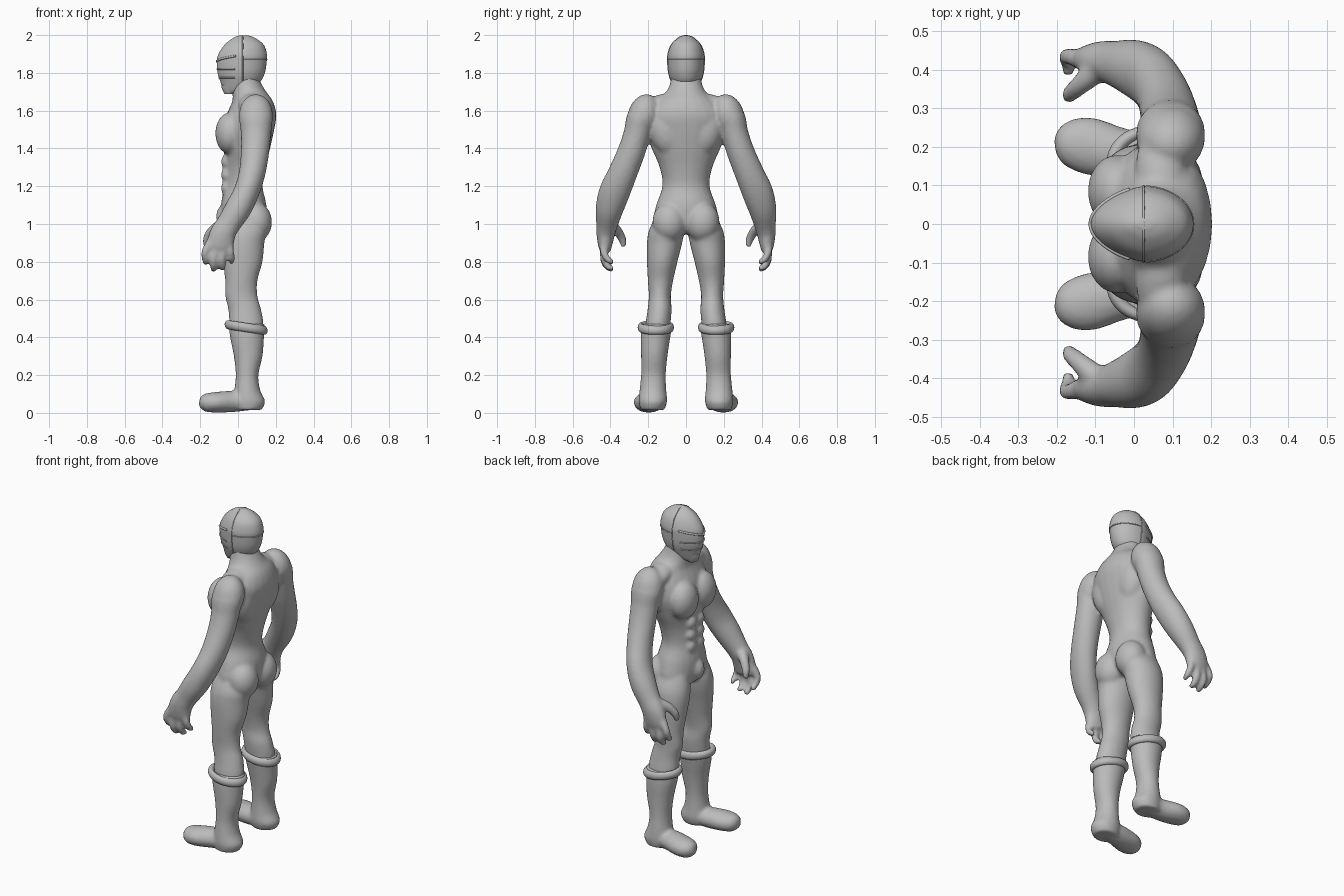
import bpy, bmesh, math
from mathutils import Vector, Matrix

old = bpy.data.objects.get("Cube")
if old:
    bpy.data.objects.remove(old)

grey = bpy.data.materials.new("plain grey")
grey.use_nodes = True
colour = (0.5, 0.5, 0.5, 1)
grey.diffuse_color = colour
grey.node_tree.nodes["Principled BSDF"].inputs["Base Color"].default_value = colour

X, Y, Z = Vector((1, 0, 0)), Vector((0, 1, 0)), Vector((0, 0, 1))


def spline(rows, steps):
    """Smooth a list of stations with a Catmull-Rom curve."""
    rows = [Vector(r) for r in rows]
    out = []
    for i in range(len(rows) - 1):
        p, q = rows[i], rows[i + 1]
        a, b = rows[max(i - 1, 0)], rows[min(i + 2, len(rows) - 1)]
        for k in range(steps):
            t = k / steps
            out.append(p + (q - a) * (t / 2) + (2 * a - 5 * p + 4 * q - b) * (t * t / 2)
                       + (3 * p - a - 3 * q + b) * (t ** 3 / 2))
    return out + [rows[-1]]


def loft(bm, stations, ref=X, flat=False, egg=0, steps=4, sides=24):
    """Skin ellipses (x, y, z, radius along ref, other radius) along a path."""
    rows = spline(stations, steps)
    rings = []
    for i, r in enumerate(rows):
        a, b = rows[max(i - 1, 0)], rows[min(i + 1, len(rows) - 1)]
        t = Z if flat else Vector((b - a)[:3]).normalized()
        u = (ref - t * ref.dot(t)).normalized()
        v = t.cross(u)
        ring = []
        for k in range(sides):
            c, s = math.cos(math.tau * k / sides), math.sin(math.tau * k / sides)
            ring.append(bm.verts.new(Vector(r[:3]) + u * (r[3] * c)
                                     + v * (r[4] * s * (1 + egg * min(c, 0)))))
        rings.append(ring)
    for lo, hi in zip(rings, rings[1:]):
        for k in range(sides):
            n = (k + 1) % sides
            bm.faces.new((lo[k], lo[n], hi[n], hi[k]))
    bm.faces.new(rings[0][::-1])
    bm.faces.new(rings[-1])


def slab(z, x0, x1, y0, y1):
    """Horizontal station from its extents."""
    return ((x0 + x1) / 2, (y0 + y1) / 2, z, (x1 - x0) / 2, (y1 - y0) / 2)


def ball(bm, centre, radii, tilt=0):
    m = Matrix.Translation(centre) @ Matrix.Rotation(tilt, 4, 'X') @ Matrix.Diagonal((*radii, 1))
    bmesh.ops.create_uvsphere(bm, u_segments=24, v_segments=16, radius=1, matrix=m)


def mirror(bm):
    """Copy everything so far to the other side."""
    new = bmesh.ops.duplicate(bm, geom=bm.verts[:] + bm.edges[:] + bm.faces[:])["geom"]
    verts = [g for g in new if isinstance(g, bmesh.types.BMVert)]
    bmesh.ops.scale(bm, vec=(1, -1, 1), verts=verts)


def finish(name, bm, voxel=0, smooth=0):
    bmesh.ops.recalc_face_normals(bm, faces=bm.faces[:])
    for f in bm.faces:
        f.smooth = True
    mesh = bpy.data.meshes.new(name)
    bm.to_mesh(mesh)
    bm.free()
    mesh.materials.append(grey)
    ob = bpy.data.objects.new(name, mesh)
    bpy.context.collection.objects.link(ob)
    if voxel:
        rm = ob.modifiers.new("blend", 'REMESH')
        rm.mode, rm.voxel_size, rm.use_smooth_shade = 'VOXEL', voxel, True
        sm = ob.modifiers.new("soften", 'SMOOTH')
        sm.factor, sm.iterations = 0.5, smooth
    return ob


# Body: one side's limbs and muscles first, then mirrored
body = bmesh.new()
loft(body, [slab(*s) for s in (  # leg down into the boot
    (1.06, -.06, .12, .04, .15), (.97, -.085, .15, .012, .195), (.9, -.09, .14, .02, .207),
    (.8, -.08, .13, .045, .207), (.7, -.068, .103, .068, .202), (.62, -.068, .103, .08, .197),
    (.55, -.052, .122, .076, .203), (.47, -.045, .135, .082, .215), (.4, -.03, .125, .09, .22))], flat=True)
loft(body, [  # arm from shoulder to knuckles
    (.095, .18, 1.6, .08, .07), (.095, .235, 1.57, .09, .075), (.095, .258, 1.48, .08, .072),
    (.09, .29, 1.38, .075, .073), (.075, .335, 1.27, .07, .077), (.045, .378, 1.17, .068, .082),
    (0, .405, 1.08, .07, .074), (-.05, .418, 1.0, .064, .058), (-.08, .425, .95, .068, .05),
    (-.095, .428, .89, .072, .038), (-.1, .425, .855, .06, .028)])
for x0, x1, x2, tip in ((-.15, -.175, -.172, .785), (-.115, -.13, -.13, .75),
                        (-.08, -.085, -.082, .755), (-.05, -.04, -.035, .79)):  # fingers
    loft(body, [(x0, .43, .9, .022, .024), (x1, .435, tip + .065, .02, .021),
                (x2, .415, tip + .022, .018, .018), (x2, .385, tip + .008, .014, .014)], sides=12)
loft(body, [(-.09, .405, .99, .035, .035), (-.135, .365, .965, .027, .027),
            (-.165, .338, .92, .022, .022), (-.168, .328, .88, .015, .015)], sides=12)  # thumb
ball(body, (.095, .225, 1.575), (.09, .083, .115), .3)   # deltoid
ball(body, (-.045, .085, 1.48), (.075, .095, .11))       # pectoral
ball(body, (.105, .1, 1.5), (.075, .095, .14), -.2)      # shoulder blade
ball(body, (.095, .088, 1.01), (.085, .09, .105))        # buttock
ball(body, (.07, .15, 1.63), (.065, .12, .05), -.35)     # trapezius
for z in (1.19, 1.26, 1.33):
    ball(body, (-.06, .036, z), (.03, .038, .04))        # abdominals
mirror(body)
loft(body, [slab(z, x0, x1, -w, w) for z, x0, x1, w in (  # torso and neck
    (.95, -.05, .1, .08), (1.0, -.085, .14, .17), (1.1, -.09, .15, .158), (1.2, -.075, .13, .125),
    (1.3, -.07, .145, .14), (1.4, -.075, .17, .182), (1.5, -.08, .192, .215), (1.58, -.06, .203, .21),
    (1.65, -.03, .185, .16), (1.7, -.03, .15, .105), (1.75, -.03, .12, .083), (1.8, -.02, .1, .075))], flat=True)
ball(body, (-.07, 0, 1.04), (.046, .042, .065))          # groin
finish("body", body, .01, 5)

# Boots with round feet, and the rolled cuffs around their tops
for side, name in ((1, "left"), (-1, "right")):
    boot = bmesh.new()
    loft(boot, [slab(*s) for s in (
        (.47, -.05, .143, .072, .236), (.4, -.042, .138, .083, .24), (.3, -.022, .13, .098, .238),
        (.2, -.012, .108, .107, .238), (.12, -.02, .118, .104, .246), (.06, -.03, .144, .1, .25),
        (.015, -.02, .125, .115, .24))], flat=True)
    loft(boot, [(.07, .175, .06, .06, .045), (-.03, .182, .06, .066, .056), (-.12, .203, .056, .074, .054),
                (-.175, .21, .053, .058, .047), (-.2, .212, .05, .03, .026), (-.207, .212, .05, .008, .008)], ref=Y)
    cuff = bmesh.new()
    n, m = 40, 12
    grid = []
    for i in range(n):
        a = math.tau * i / n
        for j in range(m):
            b = math.tau * j / m
            r = 1 + .2 * math.cos(b)
            x = .095 * r * math.cos(a)
            grid.append(cuff.verts.new((.043 + x, .16 + .08 * r * math.sin(a),
                                        .452 + .024 * math.sin(b) - .15 * x)))
    for i in range(n):
        for j in range(m):
            p, q, k = i * m, (i + 1) % n * m, (j + 1) % m
            cuff.faces.new((grid[p + j], grid[q + j], grid[q + k], grid[p + k]))
    for bm in (boot, cuff):
        bmesh.ops.scale(bm, vec=(1, side, 1), verts=bm.verts[:])
    finish(name + "_boot", boot, .01, 4)
    finish(name + "_boot_cuff", cuff)

# Masked head, narrower towards the face
HEAD = [slab(z, x0, x1, -w, w) for z, x0, x1, w in (
    (1.69, -.068, -.01, .03), (1.71, -.08, .05, .052), (1.75, -.092, .115, .076), (1.8, -.108, .142, .092),
    (1.86, -.112, .152, .097), (1.9, -.103, .153, .096), (1.95, -.07, .135, .078),
    (1.985, -.025, .09, .042), (1.999, .01, .05, .012))]
head = bmesh.new()
loft(head, HEAD, flat=True, egg=.22, steps=6, sides=40)
finish("head", head)
SKIN = spline(HEAD, 12)


def on_head(z, turn, x=None):
    """Point on the head at a height, by angle or by x."""
    r = min(SKIN, key=lambda s: abs(s[2] - z))
    if x is not None:
        turn = math.acos(max(-1, min(1, (x - r[0]) / r[3])))
    c, s = math.cos(turn), math.sin(turn)
    return (r[0] + r[3] * c, r[1] + r[4] * s * (1 + .22 * min(c, 0)), z)


def ridge(name, points, radius, ref):
    bm = bmesh.new()
    loft(bm, [(*p, radius, radius) for p in points], ref=ref, sides=8)
    finish(name, bm)


# Raised mask edges: front bands, back band and the seam over the crown
for name, z, rise, radius in (("brow_ridge", 1.86, .03, .006), ("visor_lower_edge", 1.82, .0, .004),
                              ("mouth_band", 1.775, .0, .004)):
    ridge(name, [on_head(z + rise * abs(a) / 1.3, math.pi + a)
                 for a in [i * .13 for i in range(-10, 11)]], radius, Z)
ridge("back_band", [on_head(1.87, i * .15) for i in range(-10, 11)], .003, Z)
heights = [1.76, 1.8, 1.84, 1.88, 1.92, 1.95, 1.975, 1.99]
half = [on_head(z, 0, .025) for z in heights]
ridge("crown_seam", half + [(.025, 0, 1.997)] + [(x, -y, z) for x, y, z in half[::-1]], .003, X)

# Mouth guard under the face
guard = bmesh.new()
loft(guard, [slab(z, x0, x1, -w, w) for z, x0, x1, w in (
    (1.687, -.07, -.02, .028), (1.7, -.078, 0, .038), (1.72, -.086, .01, .045), (1.735, -.088, .0, .046))],
    flat=True, egg=.2)
finish("mouth_guard", guard)
